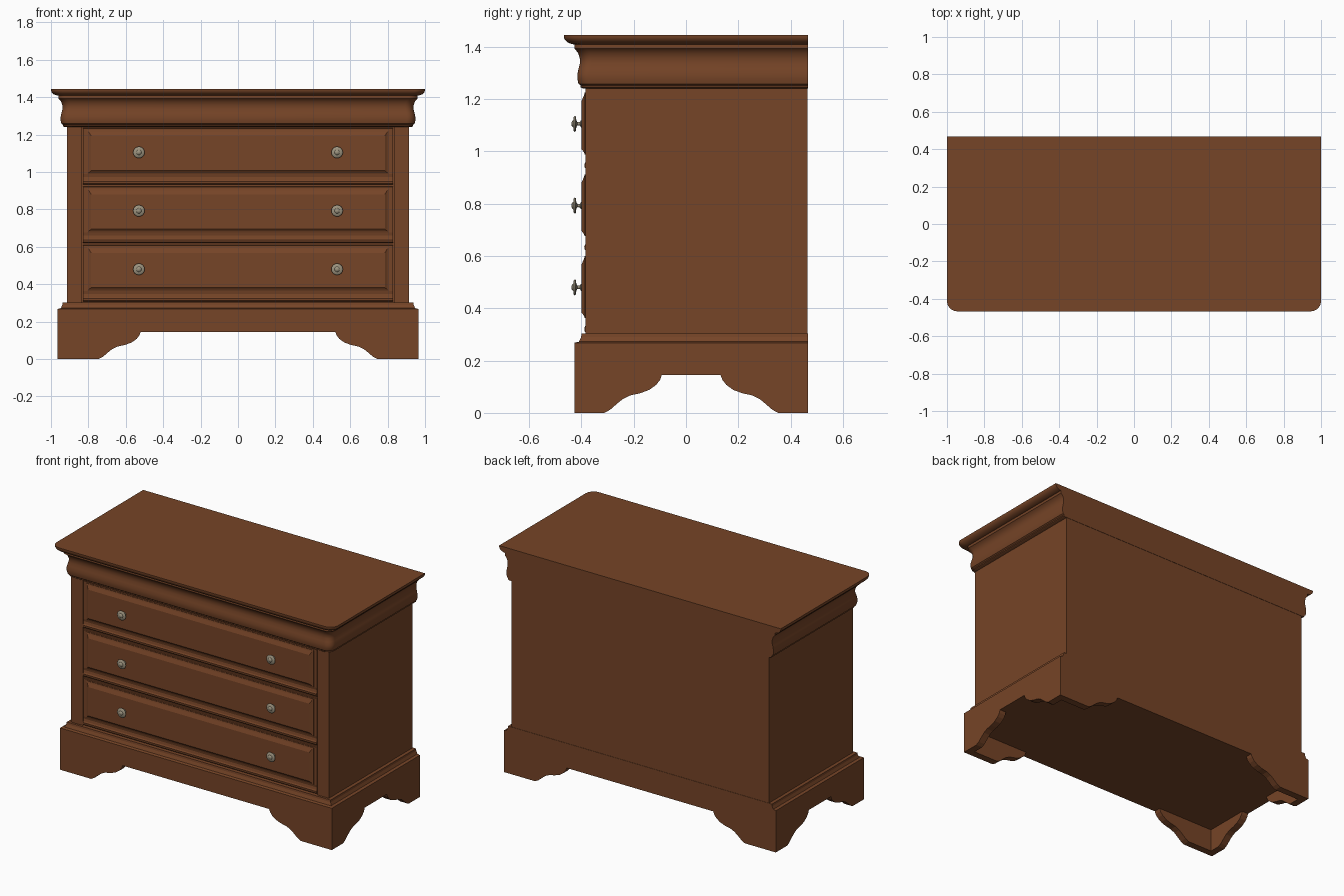
import bpy, bmesh, math

if "Cube" in bpy.data.objects:
    bpy.data.objects.remove(bpy.data.objects["Cube"])

BACK = 0.467

def material(name, rgb):
    m = bpy.data.materials.new(name)
    m.diffuse_color = (*rgb, 1)
    m.use_nodes = True
    m.node_tree.nodes["Principled BSDF"].inputs["Base Color"].default_value = m.diffuse_color
    return m

WOOD = material("brown_wood", (0.18, 0.058, 0.02))
METAL = material("aged_metal", (0.33, 0.29, 0.21))

def finish(name, bm, mat, smooth=None):
    bmesh.ops.recalc_face_normals(bm, faces=bm.faces)
    me = bpy.data.meshes.new(name)
    bm.to_mesh(me)
    bm.free()
    me.materials.append(mat)
    ob = bpy.data.objects.new(name, me)
    bpy.context.collection.objects.link(ob)
    if smooth:
        bpy.ops.object.select_all(action='DESELECT')
        ob.select_set(True)
        bpy.context.view_layer.objects.active = ob
        bpy.ops.object.shade_smooth_by_angle(angle=math.radians(smooth))
    return ob

def loft(name, rings, mat, smooth=None):
    """Skin a stack of equal-length closed rings and cap both ends."""
    bm = bmesh.new()
    rs = [[bm.verts.new(p) for p in r] for r in rings]
    n = len(rs[0])
    for a, b in zip(rs, rs[1:]):
        for i in range(n):
            j = (i + 1) % n
            bm.faces.new((a[i], a[j], b[j], b[i]))
    bm.faces.new(rs[0])
    bm.faces.new(rs[-1])
    return finish(name, bm, mat, smooth)

def box(name, x0, x1, y0, y1, z0, z1):
    ring = lambda z: [(x0, y0, z), (x1, y0, z), (x1, y1, z), (x0, y1, z)]
    return loft(name, [ring(z0), ring(z1)], WOOD)

def outline(hx, yf, z, r=0.0, n=6):
    """Plan outline with square back corners and rounded front corners."""
    pts = [(hx, BACK, z), (-hx, BACK, z)]
    if r == 0:
        return pts + [(-hx, yf, z), (hx, yf, z)]
    for cx, start in ((-hx + r, 180), (hx - r, 270)):
        for i in range(n + 1):
            a = math.radians(start + 90 * i / n)
            pts.append((cx + r * math.cos(a), yf + r + r * math.sin(a), z))
    return pts

# Carcass and front stiles
box("carcass", -0.915, 0.915, -0.37, 0.465, 0.29, 1.25)
for s, side in ((-1, "left"), (1, "right")):
    a, b = sorted((s * 0.833, s * 0.915))
    box(side + "_stile", a, b, -0.385, -0.36, 0.29, 1.25)

# Moulded cornice (inset, height)
cornice = [(0.072, 1.24), (0.064, 1.245), (0.064, 1.252), (0.056, 1.258), (0.052, 1.275),
           (0.052, 1.295), (0.056, 1.315), (0.061, 1.335), (0.061, 1.355), (0.055, 1.375),
           (0.045, 1.388), (0.040, 1.392), (0.040, 1.41)]
loft("cornice", [outline(1 - d, -0.467 + d, z, 0.045) for d, z in cornice], WOOD, 35)

# Top slab with moulded lower edge
top = [(0.036, 1.409), (0.030, 1.410), (0.014, 1.416), (0.004, 1.426), (0, 1.436), (0, 1.445)]
loft("top_slab", [outline(1 - d, -0.467 + d, z, 0.055) for d, z in top], WOOD, 35)

# Plinth with stepped and sloped upper edge
plinth = [(0, 0.145), (0, 0.268), (0.018, 0.272), (0.026, 0.29), (0.028, 0.303)]
loft("plinth", [outline(0.965 - d, -0.427 + d, z) for d, z in plinth], WOOD)

# Bracket feet: scrolled boards along both sides of each corner
scroll = [(0, 0), (0.1, 0.012), (0.22, 0.035), (0.32, 0.053), (0.45, 0.067), (0.62, 0.075),
          (0.78, 0.088), (0.9, 0.107), (0.97, 0.127), (1, 0.146)]
T = 0.045

def bracket(name, low, high, place):
    prof = [(0, 0)] + [(low + (high - low) * t, z) for t, z in scroll] + [(0, 0.146)]
    loft(name, [[place(u, d, z) for u, z in prof] for d in (0, T)], WOOD)

for sx, xn in ((-1, "left"), (1, "right")):
    for sy, yc, yn in ((1, -0.427, "front"), (-1, BACK, "back")):
        tag = yn + "_" + xn
        bracket(tag + "_foot_wide_board", 0.22, 0.445,
                lambda u, d, z: (sx * (0.965 - u), yc + sy * d, z))
        bracket(tag + "_foot_side_board", 0.115, 0.335,
                lambda u, d, z: (sx * (0.965 - d), yc + sy * u, z))

# Drawers: moulded front, raised panel, two knobs
front = [(0.004, -0.36), (0.004, -0.382), (0.010, -0.388), (0.022, -0.389), (0.030, -0.384),
         (0.045, -0.381), (0.060, -0.384), (0.304, -0.384), (0.308, -0.381), (0.308, -0.36)]
knob = [(0.014, -0.396), (0.013, -0.402), (0.007, -0.405), (0.006, -0.415), (0.012, -0.419),
        (0.028, -0.421), (0.031, -0.425), (0.027, -0.429), (0.014, -0.431), (0.010, -0.436),
        (0.003, -0.438)]

for k, name in enumerate(("bottom", "middle", "top")):
    z0 = 0.303 + 0.3125 * k
    loft(name + "_drawer_front",
         [[(x, y, z0 + z) for z, y in front] for x in (-0.829, 0.829)], WOOD)
    panel = [(0.808, 0.060, 0.296, -0.380), (0.808, 0.060, 0.296, -0.387),
             (0.798, 0.068, 0.286, -0.390), (0.785, 0.080, 0.265, -0.399)]
    loft(name + "_drawer_panel",
         [[(-x, y, z0 + a), (x, y, z0 + a), (x, y, z0 + b), (-x, y, z0 + b)]
          for x, a, b, y in panel], WOOD)
    zk = 0.48 + 0.3125 * k
    for s, side in ((-1, "left"), (1, "right")):
        loft(f"{name}_{side}_knob",
             [[(s * 0.53 + r * math.cos(i * math.tau / 16), y,
                zk + r * math.sin(i * math.tau / 16)) for i in range(16)]
              for r, y in knob], METAL, 40)
